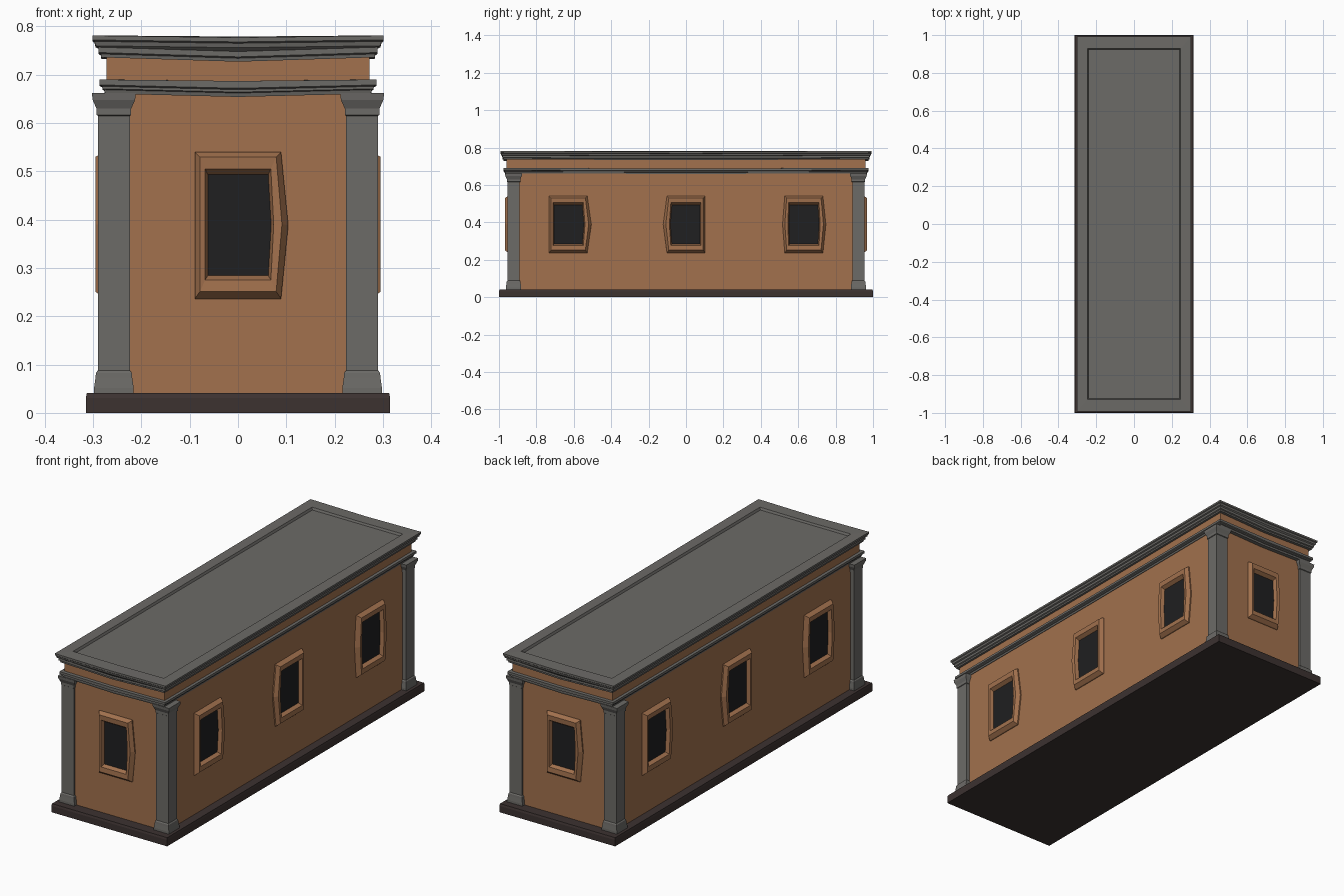
import bpy, bmesh
from math import pi

if "Cube" in bpy.data.objects:
    bpy.data.objects.remove(bpy.data.objects["Cube"])


def material(name, rgb):
    m = bpy.data.materials.new(name)
    m.diffuse_color = (*rgb, 1)
    m.use_nodes = True
    m.node_tree.nodes["Principled BSDF"].inputs["Base Color"].default_value = m.diffuse_color
    return m


CLAY = material("clay", (0.36, 0.165, 0.075))
STONE = material("stone", (0.15, 0.145, 0.135))
DARK = material("dark_base", (0.045, 0.032, 0.03))
GLASS = material("glass", (0.014, 0.014, 0.015))


def loft(name, rings, mat, closed=False, loc=(0, 0, 0), rot=0.0):
    """Skin a stack of rings; cap the ends, or join last ring to first."""
    bm = bmesh.new()
    vs = [[bm.verts.new(p) for p in r] for r in rings]
    n = len(rings[0])
    pairs = list(zip(vs, vs[1:])) + ([(vs[-1], vs[0])] if closed else [])
    for a, b in pairs:
        for i in range(n):
            j = (i + 1) % n
            bm.faces.new((a[i], a[j], b[j], b[i]))
    if not closed:
        bm.faces.new(vs[0][::-1])
        bm.faces.new(vs[-1])
    bmesh.ops.recalc_face_normals(bm, faces=bm.faces[:])
    me = bpy.data.meshes.new(name)
    bm.to_mesh(me)
    bm.free()
    me.materials.append(mat)
    ob = bpy.data.objects.new(name, me)
    ob.location = loc
    ob.rotation_euler.z = rot
    bpy.context.collection.objects.link(ob)
    return ob


def rect(hx, hy, z):
    return [(-hx, -hy, z), (hx, -hy, z), (hx, hy, z), (-hx, hy, z)]


def sag_rect(hx, hy, z, end_sag, side_sag):
    """Rectangle whose side midpoints droop, for the worn mouldings."""
    return [(-hx, -hy, z), (0, -hy, z - end_sag), (hx, -hy, z), (hx, 0, z - side_sag),
            (hx, hy, z), (0, hy, z - end_sag), (-hx, hy, z), (-hx, 0, z - side_sag)]


# Base slab, walls and frieze
loft("base_slab", [rect(0.315, 1.0, 0), rect(0.315, 1.0, 0.031), rect(0.313, 0.997, 0.041)], DARK)
loft("walls", [rect(0.272, 0.945, 0.035), rect(0.272, 0.945, 0.67)], CLAY)
loft("frieze", [rect(0.272, 0.96, 0.672), rect(0.272, 0.96, 0.75)], CLAY)

# Lower moulding, stepped and slightly sagging
lower = [(0.262, 0.661), (0.275, 0.661), (0.277, 0.669), (0.281, 0.671),
         (0.281, 0.676), (0.287, 0.679), (0.287, 0.69), (0.262, 0.69)]
loft("lower_moulding", [sag_rect(x, x + 0.69, z, 0.007 if z < 0.685 else 0.003, 0.002)
                        for x, z in lower], STONE)

# Cornice and roof with a sunken panel
cornice = [(0.265, 0.736), (0.283, 0.736), (0.284, 0.743), (0.289, 0.746), (0.289, 0.757),
           (0.295, 0.76), (0.297, 0.769), (0.301, 0.772), (0.301, 0.781)]
rings = [sag_rect(x, x + 0.692, z, 0.009 if z < 0.76 else 0.004, 0.003) for x, z in cornice]
rings += [sag_rect(0.247, 0.928, 0.781, 0.002, 0.0), sag_rect(0.242, 0.923, 0.77, 0.0, 0.0)]
loft("cornice_and_roof", rings, STONE)

# Corner pilasters with base and flared capital
pilaster = [(0.041, 0.038), (0.041, 0.052), (0.038, 0.073), (0.037, 0.083), (0.033, 0.088),
            (0.033, 0.615), (0.036, 0.617), (0.036, 0.63), (0.044, 0.648), (0.0455, 0.662)]
for sx in (-1, 1):
    for sy in (-1, 1):
        loft("corner_pilaster", [rect(h, h, z) for h, z in pilaster], STONE,
             loc=(sx * 0.257, sy * 0.922, 0))


def window(half, loc, rot, left, right):
    """Bevelled frame with bulging sides, and a recessed pane."""
    def ring(h, z0, z1, out, k):
        zm = (z0 + z1) / 2
        return [(-h, -out, z0), (h, -out, z0), (h + right * k, -out, zm),
                (h, -out, z1), (-h, -out, z1), (-h - left * k, -out, zm)]
    loft("window_frame", [ring(half, 0.235, 0.54, -0.004, 1),
                          ring(half, 0.237, 0.54, 0.006, 1),
                          ring(half - 0.01, 0.251, 0.53, 0.023, 0.8),
                          ring(half - 0.021, 0.275, 0.505, 0.021, 0.4),
                          ring(half - 0.027, 0.285, 0.492, 0.001, 0.4),
                          ring(half - 0.027, 0.285, 0.492, -0.004, 0.4)],
         CLAY, closed=True, loc=loc, rot=rot)
    loft("window_pane", [ring(half - 0.024, 0.28, 0.497, -0.003, 0.4),
                         ring(half - 0.024, 0.28, 0.497, 0.003, 0.4)],
         GLASS, loc=loc, rot=rot)


# One window on each end, three on each long side
for s, turn in ((1, 0), (-1, pi)):
    window(0.089, (0, -0.945 * s, 0), turn, 0.0, 0.015)
    for y, left, right in ((-0.63, 0.0, 0.022), (0.0, 0.02, 0.0), (0.63, 0.012, 0.016)):
        window(0.102, (0.272 * s, y * s, 0), turn + pi / 2, left, right)
